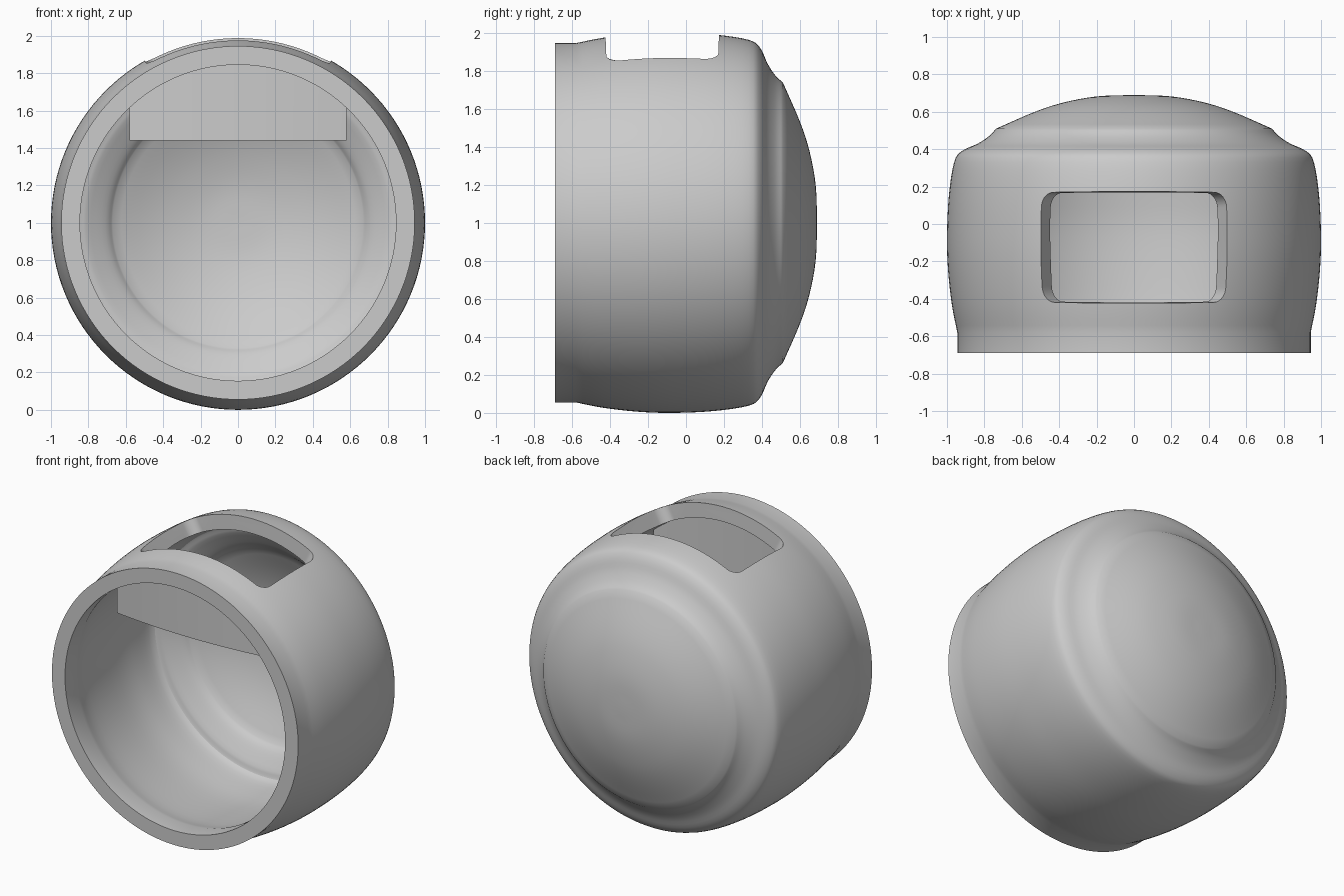
import bpy, bmesh, math
from mathutils import Vector

cube = bpy.data.objects.get("Cube")
if cube:
    bpy.data.objects.remove(cube)

SEGMENTS = 128
AXIS_Z = 1.0

grey = bpy.data.materials.new("plain_grey")
grey.use_nodes = True
colour = (0.6, 0.6, 0.6, 1)
grey.diffuse_color = colour
grey.node_tree.nodes["Principled BSDF"].inputs["Base Color"].default_value = colour


def make_object(name, bm):
    bmesh.ops.recalc_face_normals(bm, faces=bm.faces)
    mesh = bpy.data.meshes.new(name)
    bm.to_mesh(mesh)
    bm.free()
    mesh.materials.append(grey)
    obj = bpy.data.objects.new(name, mesh)
    bpy.context.collection.objects.link(obj)
    return obj


def activate(obj):
    bpy.ops.object.select_all(action='DESELECT')
    obj.select_set(True)
    bpy.context.view_layer.objects.active = obj


def smooth_path(points, steps=4):
    """Catmull-Rom curve through (y, radius) points."""
    p = [Vector(q) for q in points]
    p = [2 * p[0] - p[1]] + p + [2 * p[-1] - p[-2]]
    path = []
    for a, b, c, d in zip(p, p[1:], p[2:], p[3:]):
        for i in range(steps):
            t = i / steps
            path.append(0.5 * (2 * b + (c - a) * t + (2 * a - 5 * b + 4 * c - d) * t ** 2
                               + (3 * b - a - 3 * c + d) * t ** 3))
    return path + [p[-2]]


def lathe(name, profile):
    """Spin a (y, radius) profile, both ends on the axis, around the y axis."""
    bm = bmesh.new()
    rings = []
    for y, r in profile:
        if r < 0.001:
            rings.append([bm.verts.new((0, y, AXIS_Z))] * SEGMENTS)
        else:
            angles = [math.tau * i / SEGMENTS for i in range(SEGMENTS)]
            rings.append([bm.verts.new((r * math.sin(a), y, AXIS_Z + r * math.cos(a))) for a in angles])
    for ring, following in zip(rings, rings[1:]):
        for i in range(SEGMENTS):
            j = (i + 1) % SEGMENTS
            corners = dict.fromkeys((ring[i], ring[j], following[j], following[i]))
            bm.faces.new(list(corners))
    return make_object(name, bm)


# Hollow shell: bulging wall, shoulder groove and domed back
outer_wall = smooth_path([(-0.58, 0.945), (-0.43, 0.974), (-0.25, 0.994), (-0.07, 1.0), (0.15, 0.99),
                          (0.33, 0.962), (0.39, 0.92), (0.43, 0.835), (0.47, 0.775), (0.51, 0.737)])
outer_dome = smooth_path([(0.51, 0.737), (0.6, 0.53), (0.65, 0.375), (0.682, 0.2), (0.69, 0)])
inner_wall = smooth_path([(-0.57, 0.845), (-0.42, 0.874), (-0.07, 0.9), (0.14, 0.89), (0.29, 0.865),
                          (0.32, 0.81), (0.38, 0.71), (0.42, 0.67)])
inner_dome = smooth_path([(0.42, 0.67), (0.5, 0.49), (0.55, 0.34), (0.582, 0.18), (0.59, 0)])
profile = ([(y, r) for y, r in reversed(outer_wall[:-1] + outer_dome)]
           + [(-0.69, 0.945), (-0.69, 0.845)]
           + [(y, r) for y, r in inner_wall[:-1] + inner_dome])
shell = lathe("shell", profile)

# Rounded window through the top, with sides running toward the axis
bm = bmesh.new()
half_x, half_y, corner, mid_y = 0.5, 0.295, 0.08, -0.125
loops = []
for height, side in ((0.6, -0.012), (1.2, 0.012)):
    scale = height / 0.87
    loop = []
    for quarter, (sx, sy) in enumerate(((1, 1), (-1, 1), (-1, -1), (1, -1))):
        for step in range(9):
            a = math.pi / 2 * (quarter + step / 8)
            x = sx * (half_x - corner) + corner * math.cos(a)
            y = sy * (half_y - corner + side) + corner * math.sin(a)
            loop.append(bm.verts.new((x * scale, mid_y + y, AXIS_Z + height)))
    loops.append(loop)
    bm.faces.new(loop)
count = len(loops[0])
for i in range(count):
    j = (i + 1) % count
    bm.faces.new((loops[0][i], loops[0][j], loops[1][j], loops[1][i]))
cutter = make_object("window_cutter", bm)
cutter.hide_render = True

activate(shell)
cut = shell.modifiers.new("window", 'BOOLEAN')
cut.operation = 'DIFFERENCE'
cut.solver = 'EXACT'
cut.object = cutter
bpy.ops.object.modifier_apply(modifier=cut.name)
bpy.data.objects.remove(cutter)
bpy.ops.object.shade_smooth_by_angle(angle=math.radians(30))

# Slightly bowed plate hanging inside the opening, its top following the wall
bm = bmesh.new()
half, bottom, columns = 0.58, 1.44, 24
front, back = [], []
for i in range(columns + 1):
    x = half * (2 * i / columns - 1)
    bow = 0.04 * (1 - (x / half) ** 2)
    top = AXIS_Z + math.sqrt(0.87 ** 2 - x * x)
    front.append([bm.verts.new((x, -0.5 - bow, z)) for z in (bottom, top)])
    back.append([bm.verts.new((x, -0.47 - bow, z)) for z in (bottom, top)])
for i in range(columns):
    f, g, b, c = front[i], front[i + 1], back[i], back[i + 1]
    bm.faces.new((f[0], g[0], g[1], f[1]))
    bm.faces.new((b[0], b[1], c[1], c[0]))
    bm.faces.new((f[0], b[0], c[0], g[0]))
    bm.faces.new((f[1], g[1], c[1], b[1]))
for i in (0, columns):
    bm.faces.new((front[i][0], front[i][1], back[i][1], back[i][0]))
plate = make_object("inner_plate", bm)
activate(plate)
bpy.ops.object.shade_smooth_by_angle(angle=math.radians(30))
